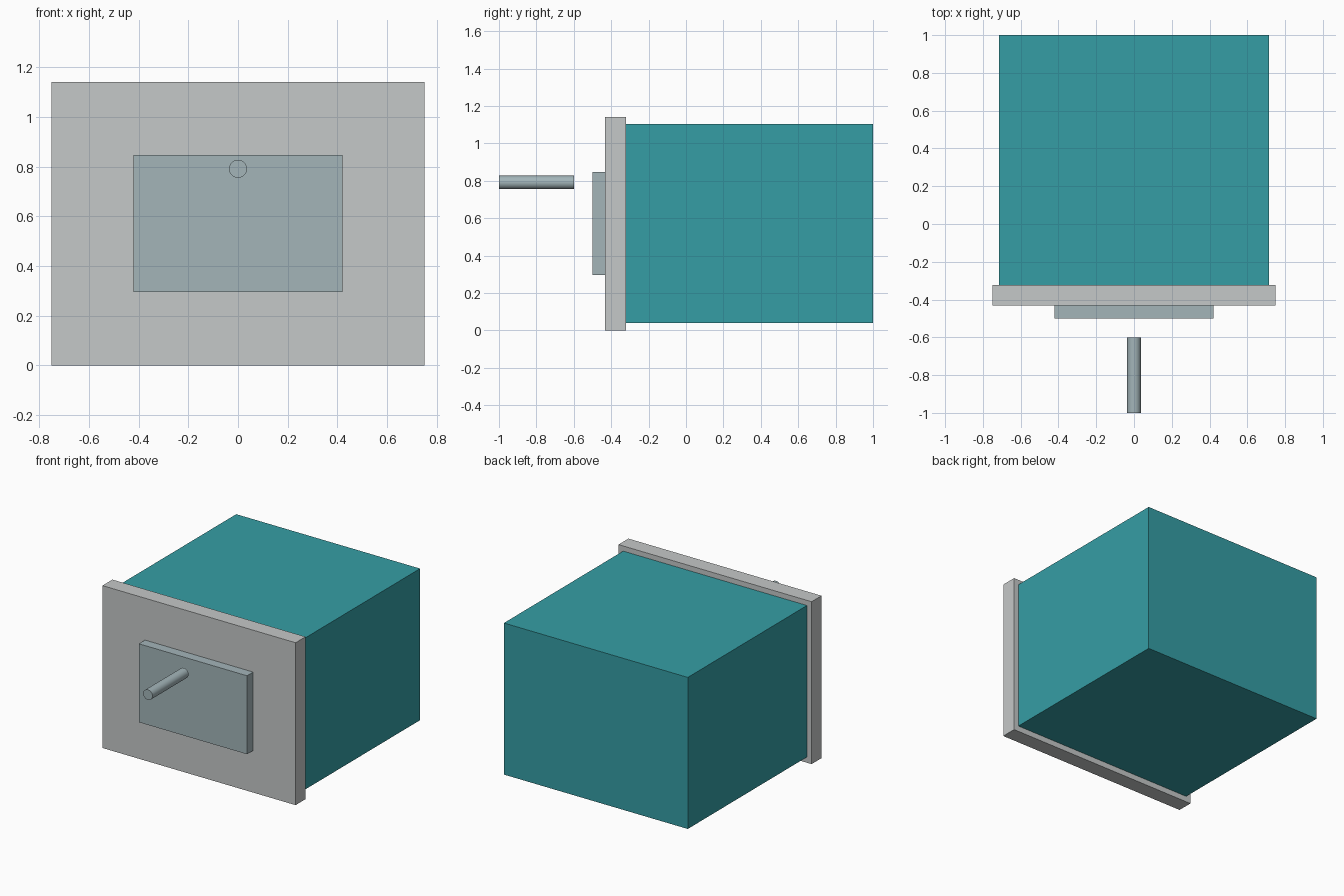
import bpy, math

if "Cube" in bpy.data.objects:
    bpy.data.objects.remove(bpy.data.objects["Cube"])


def lin(c):
    return c / 12.92 if c <= 0.04045 else ((c + 0.055) / 1.055) ** 2.4


def material(name, r, g, b):
    m = bpy.data.materials.new(name)
    m.diffuse_color = (lin(r / 255), lin(g / 255), lin(b / 255), 1)
    m.use_nodes = True
    m.node_tree.nodes["Principled BSDF"].inputs["Base Color"].default_value = m.diffuse_color
    return m


teal = material("teal", 53, 158, 165)
light_grey = material("light grey", 197, 200, 200)
blue_grey = material("blue grey", 163, 181, 185)


def box(name, x, y0, y1, z0, z1, mat):
    """Box symmetric in x, spanning y0..y1 and z0..z1."""
    bpy.ops.mesh.primitive_cube_add(size=1, location=(0, (y0 + y1) / 2, (z0 + z1) / 2))
    ob = bpy.context.object
    ob.name = name
    ob.scale = (2 * x, y1 - y0, z1 - z0)
    bpy.ops.object.transform_apply(location=False, rotation=False, scale=True)
    ob.data.materials.append(mat)
    return ob


# Main housing, front plate and raised panel
box("housing", 0.714, -0.322, 1.0, 0.04, 1.104, teal)
box("front_plate", 0.75, -0.432, -0.322, 0.0, 1.14, light_grey)
box("raised_panel", 0.42, -0.50, -0.432, 0.295, 0.846, blue_grey)

# Free-standing round pin in front of the panel
bpy.ops.mesh.primitive_cylinder_add(vertices=32, radius=0.036, depth=0.4,
                                    location=(0, -0.8, 0.791),
                                    rotation=(math.pi / 2, 0, 0))
pin = bpy.context.object
pin.name = "pin"
pin.data.materials.append(blue_grey)
bpy.ops.object.shade_smooth_by_angle(angle=math.radians(30))
